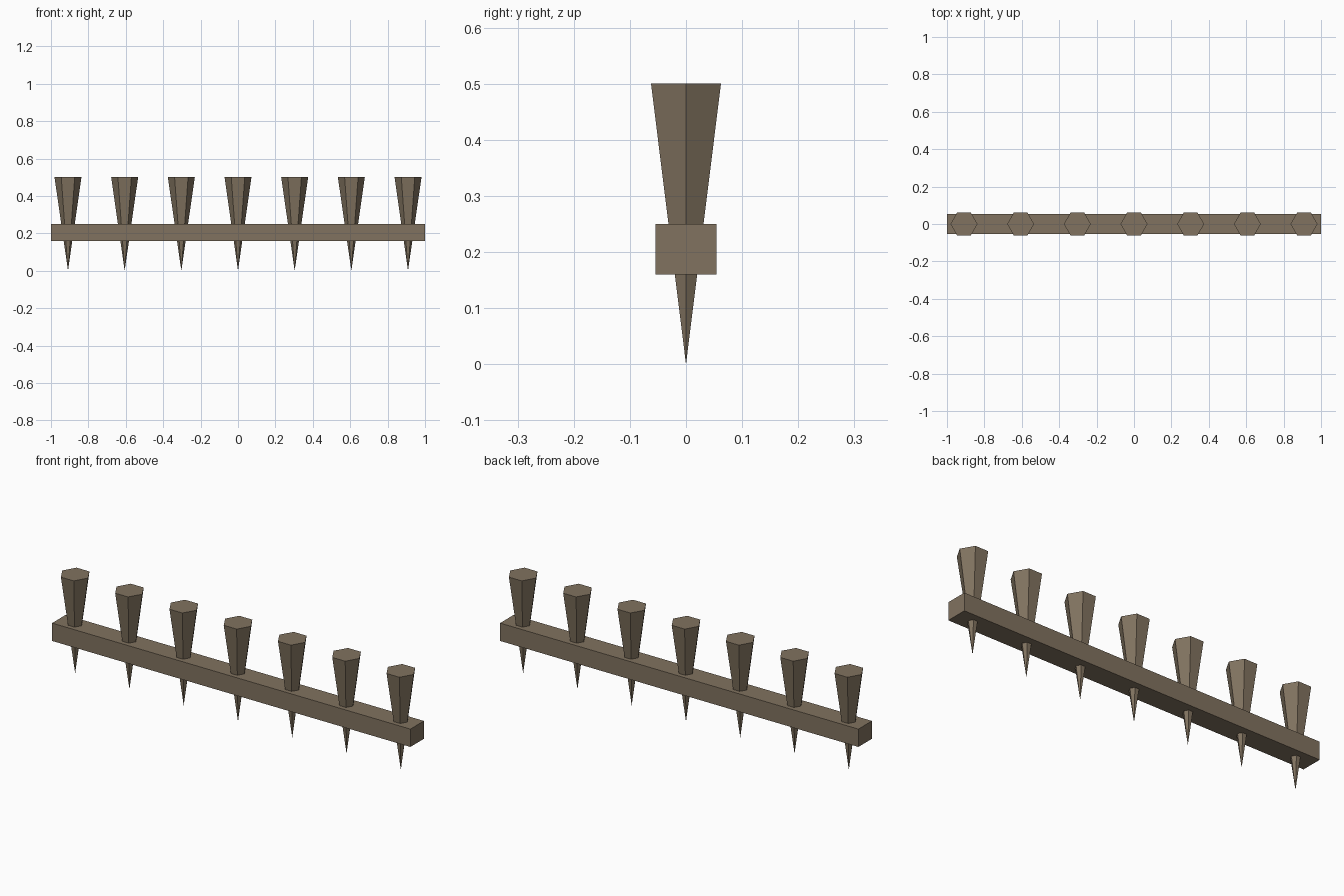
import bpy

if "Cube" in bpy.data.objects:
    bpy.data.objects.remove(bpy.data.objects["Cube"])

wood = bpy.data.materials.new("weathered_wood")
wood.diffuse_color = (0.22, 0.17, 0.115, 1)
wood.use_nodes = True
wood.node_tree.nodes["Principled BSDF"].inputs["Base Color"].default_value = wood.diffuse_color

# Horizontal rail
bpy.ops.mesh.primitive_cube_add(size=1, location=(0, 0, 0.205))
rail = bpy.context.object
rail.name = "rail"
rail.scale = (2.0, 0.108, 0.09)
bpy.ops.object.transform_apply(location=False, rotation=False, scale=True)
rail.data.materials.append(wood)

# Seven six-sided stakes, points down, with a corner facing +x
COUNT, SPACING, HEIGHT = 7, 0.303, 0.5
for i in range(COUNT):
    x = (i - (COUNT - 1) / 2) * SPACING
    bpy.ops.mesh.primitive_cone_add(vertices=6, radius1=0, radius2=0.072, depth=HEIGHT,
                                    location=(x, 0, HEIGHT / 2))
    stake = bpy.context.object
    stake.name = f"stake_{i + 1}"
    # Turn so the corners lie along the rail if they do not already
    if max(v.co.x for v in stake.data.vertices) < 0.07:
        stake.rotation_euler.z = 0.5235988
        bpy.ops.object.transform_apply(location=False, rotation=True, scale=False)
    stake.data.materials.append(wood)
